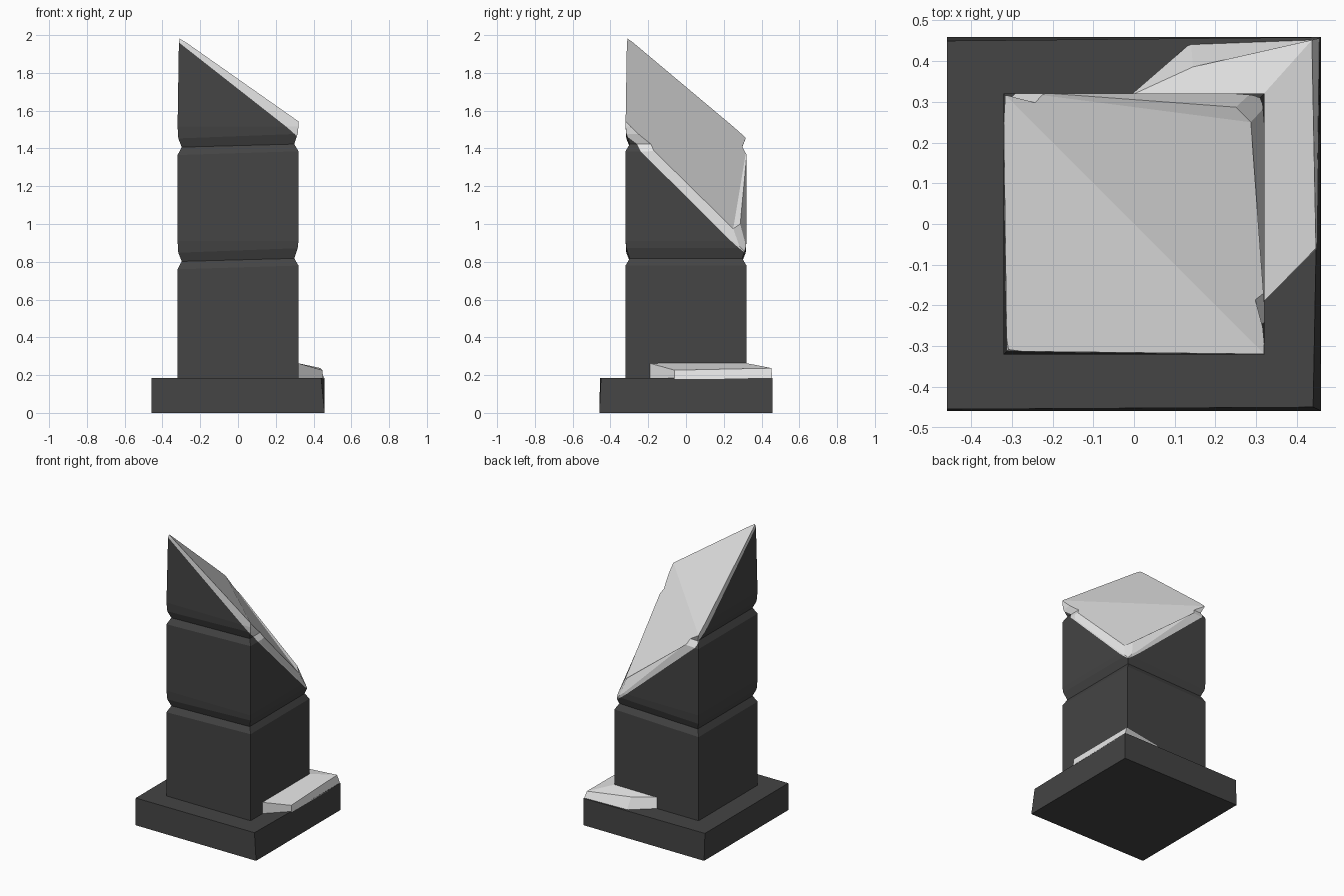
import bpy
import bmesh
from mathutils import Vector

cube = bpy.data.objects.get("Cube")
if cube:
    bpy.data.objects.remove(cube, do_unlink=True)


def material(name, value):
    mat = bpy.data.materials.new(name)
    mat.use_nodes = True
    colour = (value, value, value, 1)
    mat.diffuse_color = colour
    mat.node_tree.nodes["Principled BSDF"].inputs["Base Color"].default_value = colour
    return mat


stone = material("dark stone", 0.058)
snow = material("pale snow", 0.79)


def loft(name, rings, mat, bottom_caps=None, top_caps=None):
    """Skin a stack of equal rings; caps are index groups of one ring."""
    bm = bmesh.new()
    loops = [[bm.verts.new(p) for p in ring] for ring in rings]
    n = len(loops[0])
    for low, high in zip(loops, loops[1:]):
        for i in range(n):
            j = (i + 1) % n
            bm.faces.new((low[i], low[j], high[j], high[i]))
    for group in bottom_caps or [range(n)]:
        bm.faces.new([loops[0][i] for i in reversed(group)])
    for group in top_caps or [range(n)]:
        bm.faces.new([loops[-1][i] for i in group])
    bmesh.ops.recalc_face_normals(bm, faces=bm.faces)
    mesh = bpy.data.meshes.new(name)
    bm.to_mesh(mesh)
    bm.free()
    mesh.materials.append(mat)
    obj = bpy.data.objects.new(name, mesh)
    bpy.context.collection.objects.link(obj)
    return obj


def square(r, z, tilt=0.0):
    return [(x * r, y * r, z + tilt * x) for x, y in ((-1, -1), (1, -1), (1, 1), (-1, 1))]


def keep_inside(obj, cutter):
    """Trim obj to the volume of cutter and discard the cutter."""
    mod = obj.modifiers.new("trim", "BOOLEAN")
    mod.operation = "INTERSECT"
    mod.solver = "EXACT"
    mod.object = cutter
    bpy.context.view_layer.update()
    graph = bpy.context.evaluated_depsgraph_get()
    mesh = bpy.data.meshes.new_from_object(obj.evaluated_get(graph))
    obj.modifiers.clear()
    obj.data = mesh
    bpy.data.objects.remove(cutter, do_unlink=True)


def column(name, mat):
    """Square shaft with V grooves between its stone courses."""
    rings = [square(0.32, 0.17)]
    for z in (0.81, 1.415):
        rings += [square(0.32, z - 0.04, 0.01),
                  square(0.298, z, 0.008),
                  square(0.316, z + 0.05, 0.012)]
        rings.append(square(0.32, z + 0.1))
    rings += [square(0.313, 1.96), square(0.3, 2.02), square(0.3, 2.1)]
    return loft(name, rings, mat)


# Plinth with a slightly skewed top
loft("plinth", [square(0.459, 0),
                [(-0.459, -0.455, 0.185), (0.44, -0.45, 0.185),
                 (0.457, 0.459, 0.185), (-0.459, 0.45, 0.185)]], stone)

# Shaft snapped off along a slanted break
r = 0.33
a, b, c, d = (Vector(p) for p in ((-r, -r, 1.99), (r, -r, 1.465),
                                  (r, r, 0.81), (-r, r, 1.39)))
shaft = column("broken_shaft", stone)
break_volume = loft("break_cutter", [square(r, 0.1), [a, b, c, d]], stone,
                    top_caps=[(0, 1, 3), (1, 2, 3)])
keep_inside(shaft, break_volume)

# Snow sheet lying on the break, bevelled at its low corner
sheet = column("snow_cap", snow)
under = [a, b, b.lerp(c, 0.95), d.lerp(c, 0.95), d]
over = [(-r, -r, 2.015), (r, -r, 1.545), (0.287, 0.25, 0.975),
        (0.25, 0.287, 1.0), (-r, r, 1.455)]
sheet_volume = loft("snow_cutter", [under, over], snow,
                    bottom_caps=[(0, 1, 4), (1, 2, 3, 4)],
                    top_caps=[(0, 1, 4), (1, 2, 4), (2, 3, 4)])
keep_inside(sheet, sheet_volume)

# Snow drift wrapped round the back corner of the plinth
foot = [(0.31, -0.2), (0.45, -0.06), (0.457, 0.457), (0.14, 0.445), (-0.01, 0.315), (0.31, 0.31)]
crest = [(0.31, -0.2, 0.265), (0.447, -0.06, 0.226), (0.437, 0.452, 0.237),
         (0.145, 0.386, 0.25), (-0.01, 0.315, 0.262), (0.31, 0.31, 0.265)]
halves = [(0, 1, 2, 5), (5, 2, 3, 4)]
loft("snow_drift", [[(x, y, 0.18) for x, y in foot], crest], snow, halves, halves)
